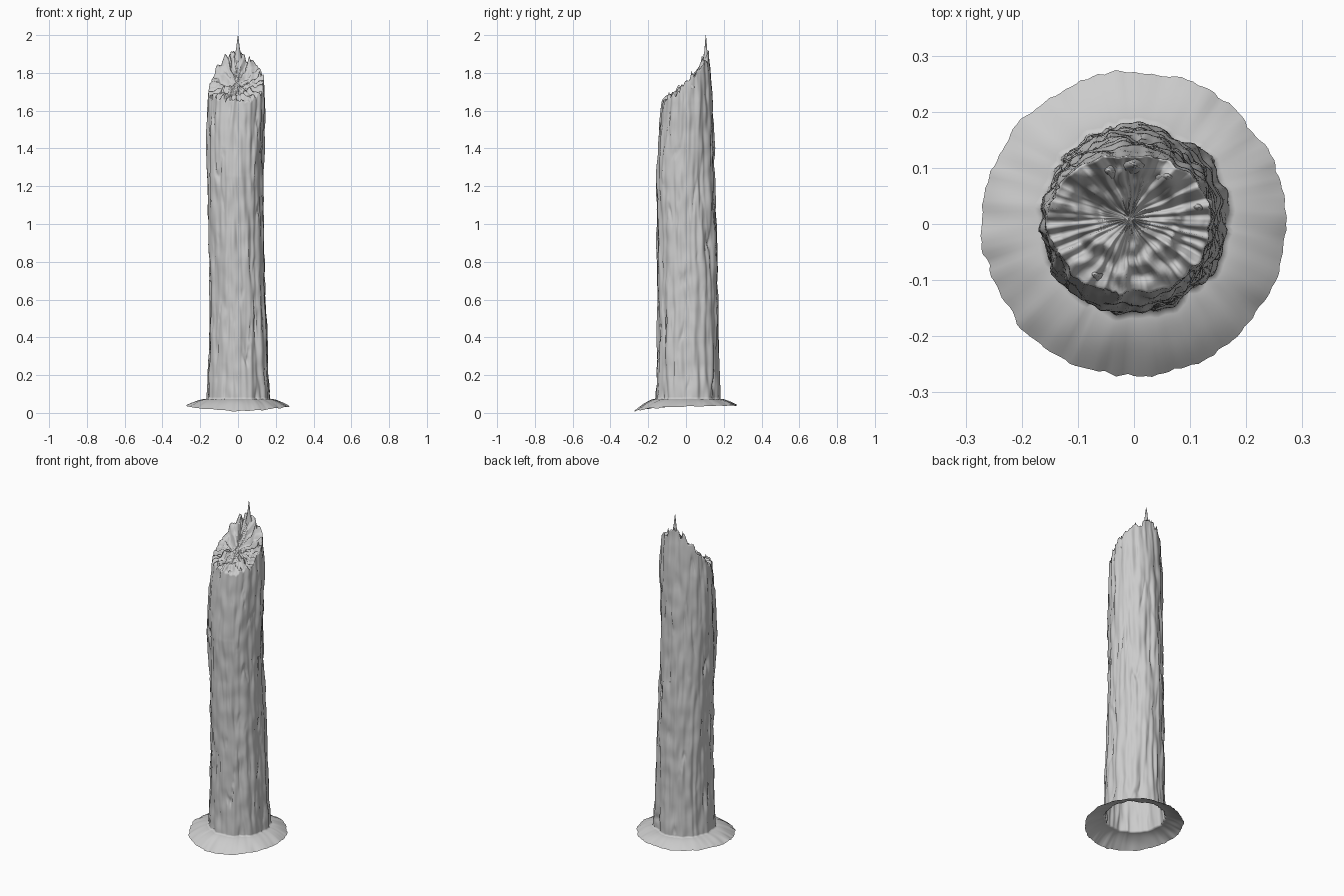
import bpy, bmesh, math
from mathutils import Vector, noise

if "Cube" in bpy.data.objects:
    bpy.data.objects.remove(bpy.data.objects["Cube"])

SEG, ROWS, CAP, SKIRT = 160, 190, 26, 10

# Trunk outline: z, x min, x max, y min, y max
OUTLINE = [(0.07, -.165, .17, -.16, .18), (0.25, -.155, .157, -.155, .175),
           (0.6, -.15, .147, -.15, .17), (1.0, -.158, .137, -.152, .155),
           (1.25, -.162, .134, -.16, .15), (1.5, -.163, .138, -.142, .145),
           (1.65, -.16, .143, -.125, .14), (1.8, -.15, .135, -.11, .132),
           (2.0, -.13, .11, -.1, .12)]
# Height of the broken rim every 30 degrees, starting at +x
RIM = [1.76, 1.82, 1.87, 1.92, 1.87, 1.79, 1.70, 1.67, 1.66, 1.65, 1.66, 1.69]
# Height of the skirt's outer edge every 90 degrees
EDGE = [.034, .042, .038, .010]


def n3(x, y, z):
    return noise.noise(Vector((x, y, z)))


def cyclic(table, a):
    f = a / (2 * math.pi) * len(table)
    i = int(f) % len(table)
    t = f - int(f)
    return table[i] + (table[(i + 1) % len(table)] - table[i]) * t


def outline(z):
    z = min(max(z, OUTLINE[0][0]), 2.0)
    for lo, hi in zip(OUTLINE, OUTLINE[1:]):
        if z <= hi[0]:
            t = (z - lo[0]) / (hi[0] - lo[0])
            return [p + (q - p) * t for p, q in zip(lo[1:], hi[1:])]


def bark(a, z):
    c, s = math.cos(a), math.sin(a)
    ridge = n3(c * 3.2, s * 3.2, z * 1.7 + 5)
    plates = n3(c * 7, s * 7, z * 4)
    lumps = n3(c * 4 + 9, s * 4, z * 11)
    crack = max(0, 1 - abs(n3(c * 4.5, s * 4.5 + 7, z * 2.2)) * 9)
    crack *= max(0, n3(c * 3, s * 3 + 3, z * 5) + .15)
    return ridge * .009 + plates * .008 + lumps * .005 - crack * .016


def trunk_point(a, z):
    x0, x1, y0, y1 = outline(z)
    c, s = math.cos(a), math.sin(a)
    d = 1 + bark(a, z) / .15
    return Vector(((x0 + x1) / 2 + c * d * (x1 - x0) / 2,
                   (y0 + y1) / 2 + s * d * (y1 - y0) / 2, z))


def rim_height(a):
    c, s = math.cos(a), math.sin(a)
    return cyclic(RIM, a) + .035 * n3(c * 5, s * 5, 2) + .03 * n3(c * 11, s * 11, 8)


def make_object(name, bm):
    bmesh.ops.recalc_face_normals(bm, faces=bm.faces)
    me = bpy.data.meshes.new(name)
    bm.to_mesh(me)
    bm.free()
    me.polygons.foreach_set("use_smooth", [True] * len(me.polygons))
    ob = bpy.data.objects.new(name, me)
    bpy.context.collection.objects.link(ob)
    return ob


def loft(bm, rings):
    vr = [[bm.verts.new(p) for p in r] for r in rings]
    for lo, hi in zip(vr, vr[1:]):
        k = len(lo)
        for i in range(k):
            bm.faces.new((lo[i], lo[(i + 1) % k], hi[(i + 1) % k], hi[i]))
    return vr


angles = [2 * math.pi * i / SEG for i in range(SEG)]
rings = []

# Ragged, domed ground skirt, from the outer edge in to the trunk
for j in range(SKIRT):
    t = 1 - j / SKIRT
    ring = []
    for a in angles:
        c, s = math.cos(a), math.sin(a)
        r = .271 + .007 * n3(c * 4, s * 4, 1) + .006 * n3(c * 13, s * 13, 4)
        edge = cyclic(EDGE, a) + .008 * n3(c * 5, s * 5, 6)
        base = trunk_point(a, .075)
        p = base.lerp(Vector((c * r, s * r, 0)), t)
        p.z = max(0, edge + (.075 - edge) * (1 - t ** 1.6) + .004 * n3(p.x * 14, p.y * 14, 3) * t)
        ring.append(p)
    rings.append(ring)

# Bark wall up to the uneven rim
for j in range(ROWS + 1):
    u = j / ROWS
    rings.append([trunk_point(a, .075 + (rim_height(a) - .075) * u) for a in angles])

# Splintered, sloping break surface
rim = rings[-1]
centre = Vector((-.01, .01, 1.735))
for j in range(1, CAP):
    t = j / CAP
    ring = []
    for p in rim:
        q = p.lerp(centre, t)
        w = min(1, t * 4)
        q.z += w * (.035 * n3(q.x * 17, q.y * 17, 1) + .022 * n3(q.x * 38, q.y * 38, 5))
        q.x += w * .008 * n3(q.x * 25, q.y * 25, 9)
        ring.append(q)
    rings.append(ring)

bm = bmesh.new()
vr = loft(bm, rings)
bm.faces.new(vr[-1])
trunk = make_object("broken_trunk", bm)


# Upright splinters left along the break
def splinter(name, x, y, z0, z1, r):
    bm = bmesh.new()
    prof = [(0, 1.6), (.35, 1.0), (.6, .55), (.8, .36), (1, .06)]
    rs = []
    for t, k in prof:
        rs.append([(x + math.cos(b) * r * k * (1 + .2 * math.sin(2 * b + t * 4)),
                    y + math.sin(b) * r * k * .8,
                    z0 + (z1 - z0) * t)
                   for b in [2 * math.pi * i / 10 for i in range(10)]])
    v = loft(bm, rs)
    bm.faces.new(v[-1])
    return make_object(name, bm)


splinter("tall_splinter", 0, .105, 1.82, 2.0, .016)
splinter("left_splinter", -.045, .095, 1.8, 1.90, .017)
splinter("right_splinter", .06, .085, 1.78, 1.89, .018)
splinter("side_splinter", .115, .03, 1.72, 1.81, .016)
splinter("front_splinter", -.07, -.09, 1.62, 1.70, .016)
